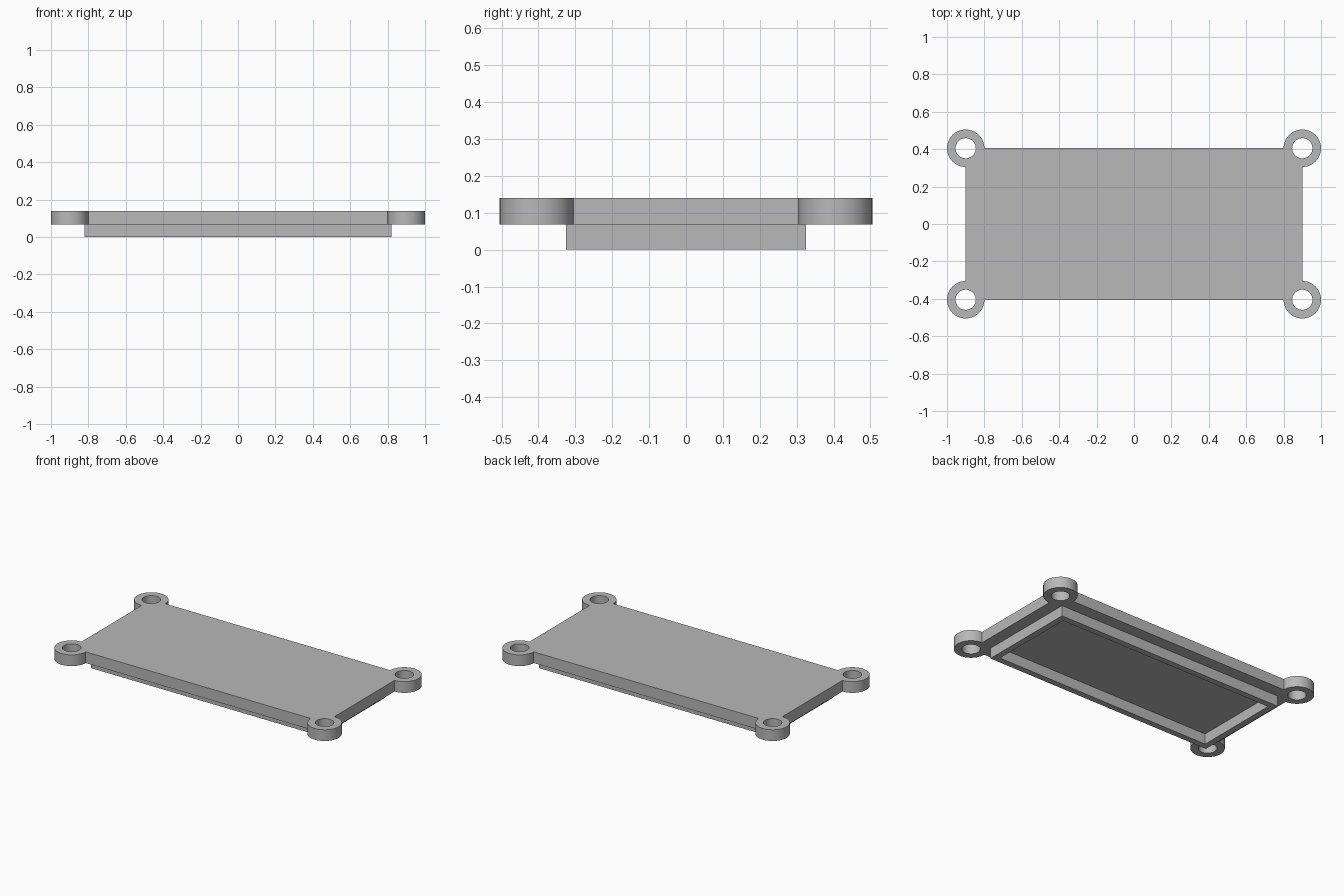
import bpy, bmesh
from math import radians, cos, sin

cube = bpy.data.objects.get("Cube")
if cube:
    bpy.data.objects.remove(cube, do_unlink=True)

HALF_X, HALF_Y = 0.9, 0.405      # ear centres and plate corners
EAR_R, HOLE_R = 0.1, 0.054
SPLIT_Z, TOP_Z = 0.068, 0.14
CORNERS = [(1, 1), (-1, 1), (-1, -1), (1, -1)]

grey = bpy.data.materials.new("plain grey")
grey.use_nodes = True
colour = (0.48, 0.48, 0.48, 1)
grey.diffuse_color = colour
grey.node_tree.nodes["Principled BSDF"].inputs["Base Color"].default_value = colour


def arc(cx, cy, r, start, sweep, steps):
    angles = [radians(start + sweep * i / steps) for i in range(steps + 1)]
    return [(cx + r * cos(a), cy + r * sin(a)) for a in angles]


def rectangle(hx, hy):
    return [(sx * hx, sy * hy) for sx, sy in CORNERS]


def extrude_profile(name, loops, z0, z1):
    """Fill closed 2D loops (inner loops become holes) and extrude from z0 to z1."""
    curve = bpy.data.curves.new(name, "CURVE")
    curve.dimensions = "2D"
    curve.fill_mode = "BOTH"
    curve.extrude = (z1 - z0) / 2
    for loop in loops:
        spline = curve.splines.new("POLY")
        spline.points.add(len(loop) - 1)
        for point, (x, y) in zip(spline.points, loop):
            point.co = (x, y, 0, 1)
        spline.use_cyclic_u = True
    obj = bpy.data.objects.new(name, curve)
    bpy.context.collection.objects.link(obj)
    obj.location.z = (z0 + z1) / 2
    bpy.ops.object.select_all(action="DESELECT")
    obj.select_set(True)
    bpy.context.view_layer.objects.active = obj
    bpy.ops.object.convert(target="MESH")
    obj = bpy.context.view_layer.objects.active

    # Weld caps to walls
    bm = bmesh.new()
    bm.from_mesh(obj.data)
    bmesh.ops.remove_doubles(bm, verts=bm.verts, dist=0.0001)
    bmesh.ops.recalc_face_normals(bm, faces=bm.faces)
    bm.to_mesh(obj.data)
    bm.free()
    obj.data.materials.clear()
    obj.data.materials.append(grey)
    bpy.ops.object.shade_smooth_by_angle(angle=radians(30))
    return obj


# Cover plate with a round drilled ear at each corner
outline, holes = [], []
for i, (sx, sy) in enumerate(CORNERS):
    cx, cy = sx * HALF_X, sy * HALF_Y
    outline += arc(cx, cy, EAR_R, 90 * i - 90, 270, 48)
    holes.append(arc(cx, cy, HOLE_R, 0, 360, 48)[:-1])
extrude_profile("cover_plate", [outline] + holes, SPLIT_Z, TOP_Z)

# Raised locating rim underneath
RIM_X, RIM_Y, WALL = 0.82, 0.325, 0.04
extrude_profile("locating_rim",
                [rectangle(RIM_X, RIM_Y), rectangle(RIM_X - WALL, RIM_Y - WALL)],
                0, SPLIT_Z)
